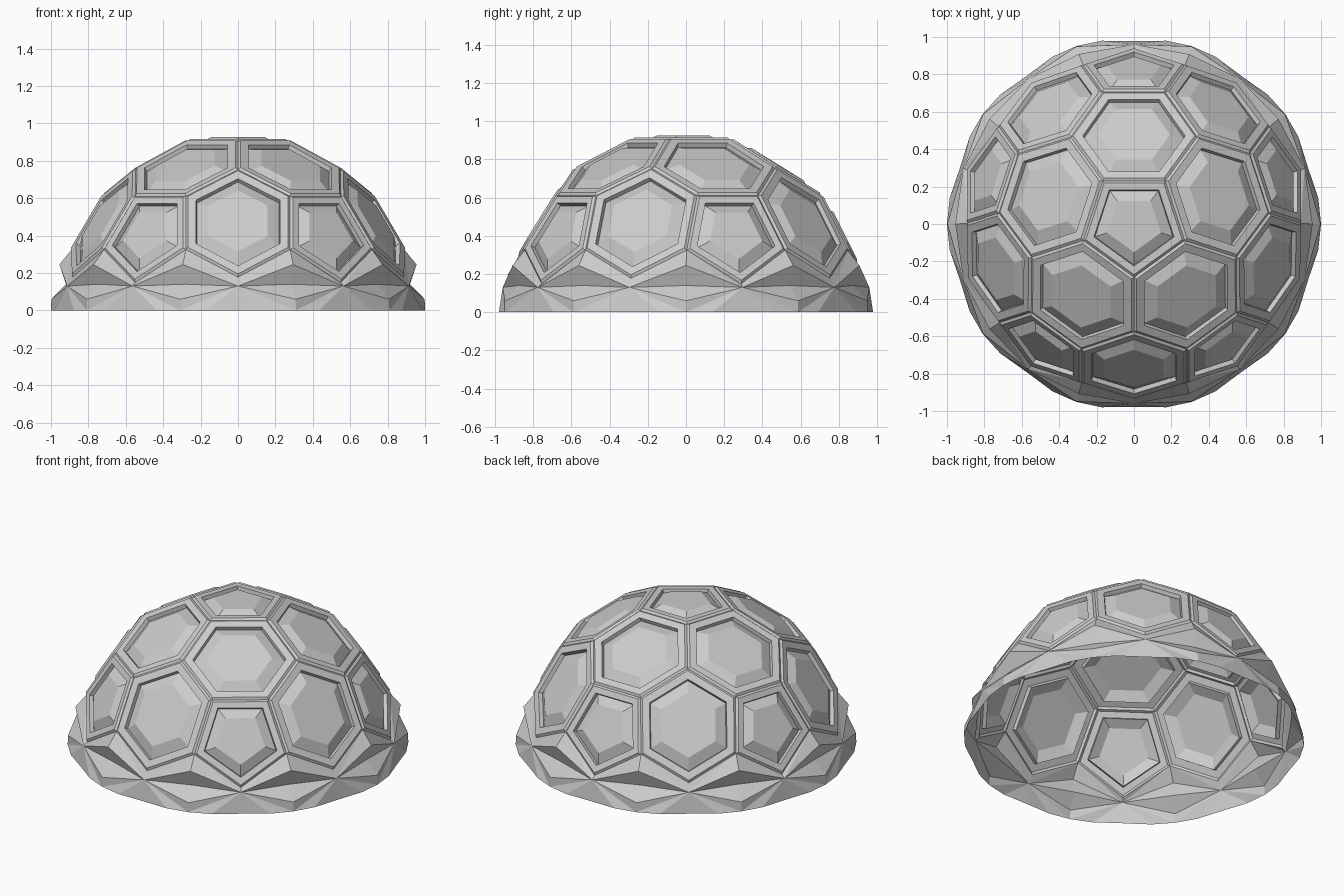
import bpy, bmesh, math
from itertools import combinations
from mathutils import Vector

if "Cube" in bpy.data.objects:
    bpy.data.objects.remove(bpy.data.objects["Cube"])

R = 0.947            # radius of the seam corners
PENT_ANGLE = math.radians(17.5)


def polar(az, r, z):
    a = math.radians(az)
    return Vector((r * math.cos(a), r * math.sin(a), z))


def make_object(name, bm):
    bmesh.ops.remove_doubles(bm, verts=bm.verts, dist=1e-4)
    bmesh.ops.recalc_face_normals(bm, faces=bm.faces)
    me = bpy.data.meshes.new(name)
    bm.to_mesh(me)
    bm.free()
    ob = bpy.data.objects.new(name, me)
    bpy.context.collection.objects.link(ob)
    return ob


# Icosahedron directions that lay out the pentagon / hexagon pattern
c, s = 1 / math.sqrt(5), 2 / math.sqrt(5)
ico = [Vector((0, 0, 1)), Vector((0, 0, -1))]
ico += [polar(90 + 72 * k, s, c) for k in range(5)]
ico += [polar(54 + 72 * k, s, -c) for k in range(5)]


def near(i, j):
    return (ico[i] - ico[j]).length < 1.2


tris = [t for t in combinations(range(12), 3)
        if all(near(i, j) for i, j in combinations(t, 2))]


def tri_corner(t):
    return (ico[t[0]] + ico[t[1]] + ico[t[2]]).normalized() * R


def pent_corner(v, t):
    d = tri_corner(t).normalized()
    side = (d - ico[v] * d.dot(ico[v])).normalized()
    return (ico[v] * math.cos(PENT_ANGLE) + side * math.sin(PENT_ANGLE)) * R


def ordered(pts, n):
    u = n.orthogonal().normalized()
    w = n.cross(u)
    return sorted(pts, key=lambda p: math.atan2(p.dot(w), p.dot(u)))


pents, hexes = [], []
for v in range(12):
    if ico[v].z > 0.2:
        pts = [pent_corner(v, t) for t in tris if v in t]
        pents.append((ordered(pts, ico[v]), ico[v]))
for a, b in combinations(range(12), 2):
    n = (ico[a] + ico[b]).normalized()
    if near(a, b) and n.z > 0.2:
        shared = [t for t in tris if a in t and b in t]
        pts = [tri_corner(t) for t in shared]
        pts += [pent_corner(v, t) for v in (a, b) for t in shared]
        hexes.append((ordered(pts, n), n))


# Panel: seam, raised frame, step down, bevel up to a flat centre
def add_panel(bm, pts, n, profile):
    mid = sum(pts, Vector()) / len(pts)
    rings = [[bm.verts.new(mid + (p - mid) * sc + n * h) for p in pts]
             for sc, h in profile]
    m = len(pts)
    for lo, hi in zip(rings, rings[1:]):
        for i in range(m):
            j = (i + 1) % m
            bm.faces.new((lo[i], lo[j], hi[j], hi[i]))
    bm.faces.new(rings[-1])


for name, panels, profile in (
        ("pentagon_panels", pents,
         [(1, 0), (0.95, 0.012), (0.79, 0.012), (0.77, -0.012), (0.53, 0.023)]),
        ("hexagon_panels", hexes,
         [(1, 0), (0.96, 0.012), (0.81, 0.012), (0.79, -0.012), (0.57, 0.023)])):
    bm = bmesh.new()
    for pts, n in panels:
        add_panel(bm, pts, n, profile)
    make_object(name, bm)

# Zigzag lower rim of the panels, indexed in 18 degree steps
rim = {}
for pts, n in pents + hexes:
    for p in pts:
        if p.z < 0.4:
            rim[round(math.degrees(math.atan2(p.y, p.x)) / 18) % 20] = p

# Faceted base skirt: half frames, sunken facets and flared foot
bm = bmesh.new()


def face(*pts):
    bm.faces.new([bm.verts.new(p) for p in pts])


for k in range(0, 20, 2):
    az = 18 * k
    top = rim[k]
    inner = polar(az, 0.955, 0.245)
    dip = polar(az, 0.92, 0.14)
    lip = polar(az, 0.998, 0.06)
    foot = polar(az, 1.0, 0.0)
    for d in (-1, 1):
        apex = rim[(k + d) % 20]
        knee = polar(az + 18 * d, 0.96, 0.13)
        toe = polar(az + 8 * d, 0.995, 0.0)
        mid_toe = polar(az + 18 * d, 0.978, 0.0)
        face(top, apex, knee)
        face(top, knee, inner)
        face(inner, knee, dip)
        face(dip, knee, lip)
        face(lip, knee, foot)
        face(foot, knee, toe)
        face(toe, knee, mid_toe)
make_object("base_skirt", bm)
